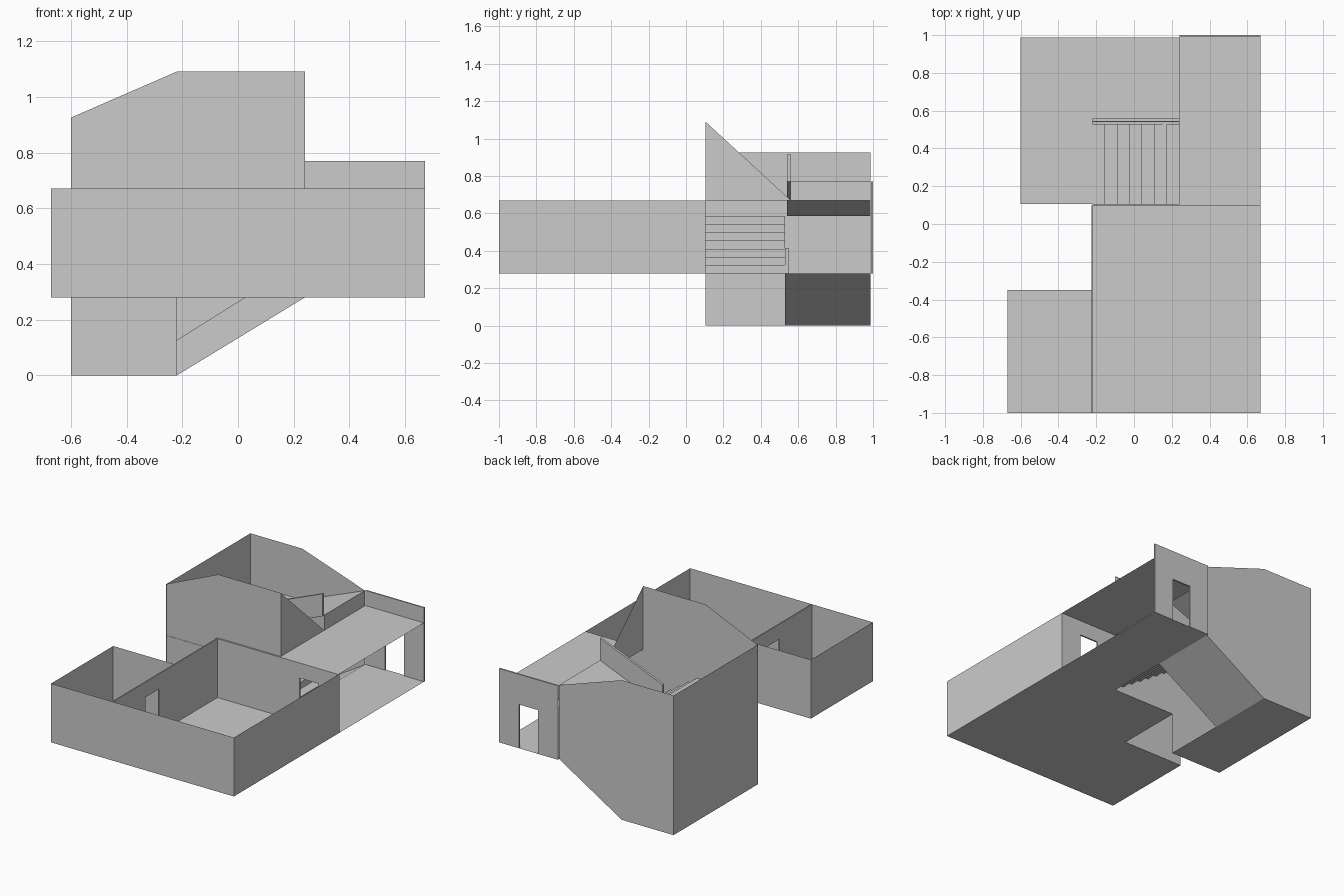
import bpy, bmesh
from mathutils import Vector

if "Cube" in bpy.data.objects:
    bpy.data.objects.remove(bpy.data.objects["Cube"])

FLOOR, TOP, DOOR = 0.28, 0.67, 0.57      # floor, wall top, door head
LAND, HIGH = 0.585, 0.77                 # half landing, top of upper flight
XL, XS, XC, XR = -0.60, -0.22, 0.24, 0.67
Y0, YW, YM, Y1 = -1.0, 0.105, 0.55, 0.987


def sheet(name, faces, depth=None):
    """Flat faces as one object; depth extrudes them into a thin solid."""
    bm = bmesh.new()
    for pts in faces:
        bm.faces.new([bm.verts.new(p) for p in pts])
    bmesh.ops.remove_doubles(bm, verts=bm.verts, dist=0.0005)
    if depth:
        ext = bmesh.ops.extrude_face_region(bm, geom=bm.faces[:], use_keep_orig=True)
        moved = [v for v in ext["geom"] if isinstance(v, bmesh.types.BMVert)]
        bmesh.ops.translate(bm, verts=moved, vec=Vector(depth))
    bmesh.ops.recalc_face_normals(bm, faces=bm.faces)
    me = bpy.data.meshes.new(name)
    bm.to_mesh(me)
    bm.free()
    ob = bpy.data.objects.new(name, me)
    bpy.context.collection.objects.link(ob)
    return ob


def wall_x(name, y, profile, t=None):
    """Wall running along x, profile in (x, z)."""
    return sheet(name, [[(x, y, z) for x, z in profile]], (0, t, 0) if t else None)


def wall_y(name, x, profile, t=None):
    """Wall running along y, profile in (y, z)."""
    return sheet(name, [[(x, y, z) for y, z in profile]], (t, 0, 0) if t else None)


def strip(name, path, ya, yb):
    """Sweep an (x, z) path across y: stairs, ramps, floors."""
    return sheet(name, [[(a[0], ya, a[1]), (b[0], ya, b[1]), (b[0], yb, b[1]), (a[0], yb, a[1])]
                        for a, b in zip(path, path[1:])])


def rect(a, b, lo=FLOOR, hi=TOP):
    return [(a, lo), (b, lo), (b, hi), (a, hi)]


def door_rect(a, b, d0, d1, hi=TOP):
    return [(a, FLOOR), (d0, FLOOR), (d0, DOOR), (d1, DOOR), (d1, FLOOR),
            (b, FLOOR), (b, hi), (a, hi)]


# Floors of the rooms, corridor and the slab over the corridor
strip("main_room_floor", [(XS, FLOOR), (XR, FLOOR)], Y0, 0.1)
strip("side_room_floor", [(-XR, FLOOR), (XS, FLOOR)], Y0, -0.35)
strip("corridor_floor", [(XC, FLOOR), (XR, FLOOR)], 0.1, 1.0)
strip("upper_floor", [(XC, TOP), (XR, TOP)], 0.1, 1.0)

# Room walls
wall_x("front_wall", Y0, rect(-XR, XR))
wall_y("right_wall", XR, rect(Y0, 0.1))
wall_y("left_wall", -XR, rect(Y0, -0.35))
wall_x("side_room_back_wall", -0.35, rect(-XR, XS))
wall_y("dividing_wall", XS - 0.005, door_rect(Y0, 0.1, -0.66, -0.515), 0.008)
wall_x("main_room_back_wall", 0.095, door_rect(XS, XR, 0.383, 0.52), 0.01)
wall_x("corridor_back_wall", 0.99, door_rect(XC, XR, 0.385, 0.525, HIGH), 0.01)

# Stairwell shell
wall_x("stairwell_front_wall", YW + 0.002,
       [(XL, 0), (XS, 0), (XS, FLOOR), (XC, FLOOR), (XC, 1.09), (XS, 1.09), (XL, 0.925)])
wall_x("stairwell_back_wall", Y1,
       [(XL, 0), (XS, 0), (XC, FLOOR), (XC, HIGH), (XS, 0.925), (XL, 0.925)])
wall_y("stairwell_left_wall", XL, rect(YW, Y1, 0, 0.925))
wall_y("stairwell_gable", XC, [(YW, TOP), (0.56, TOP), (YW, 1.09)])

# Lower level: cellar floor and ramp down to it
strip("cellar_floor", [(XL, 0), (XS, 0)], YW, Y1)
strip("lower_ramp", [(XS, 0), (XC, FLOOR)], YM, Y1)
wall_x("lower_parapet", 0.528, [(XS, 0), (XC, FLOOR), (XC, 0.415), (XS, 0.127)], 0.022)

# Seven open steps rising to the half landing
steps, n = [(XC, FLOOR)], 7
run, rise = (XC - XS) / n, (LAND - FLOOR) / n
for i in range(n):
    z = FLOOR + rise * (i + 1)
    steps += [(XC - run * i, z), (XC - run * (i + 1), z)]
strip("steps", steps, YW, 0.53)
strip("half_landing", [(XL, LAND), (XS, LAND)], YW, Y1)

# Upper ramp with its parapet and end riser
strip("upper_ramp", [(XS, LAND), (XC, HIGH)], 0.54, Y1)
wall_y("upper_ramp_end", XC, rect(0.56, Y1, TOP, HIGH))
wall_x("upper_parapet", 0.543, [(XS, LAND), (XC, HIGH), (XC, 0.918), (XS, 0.73)], 0.015)
